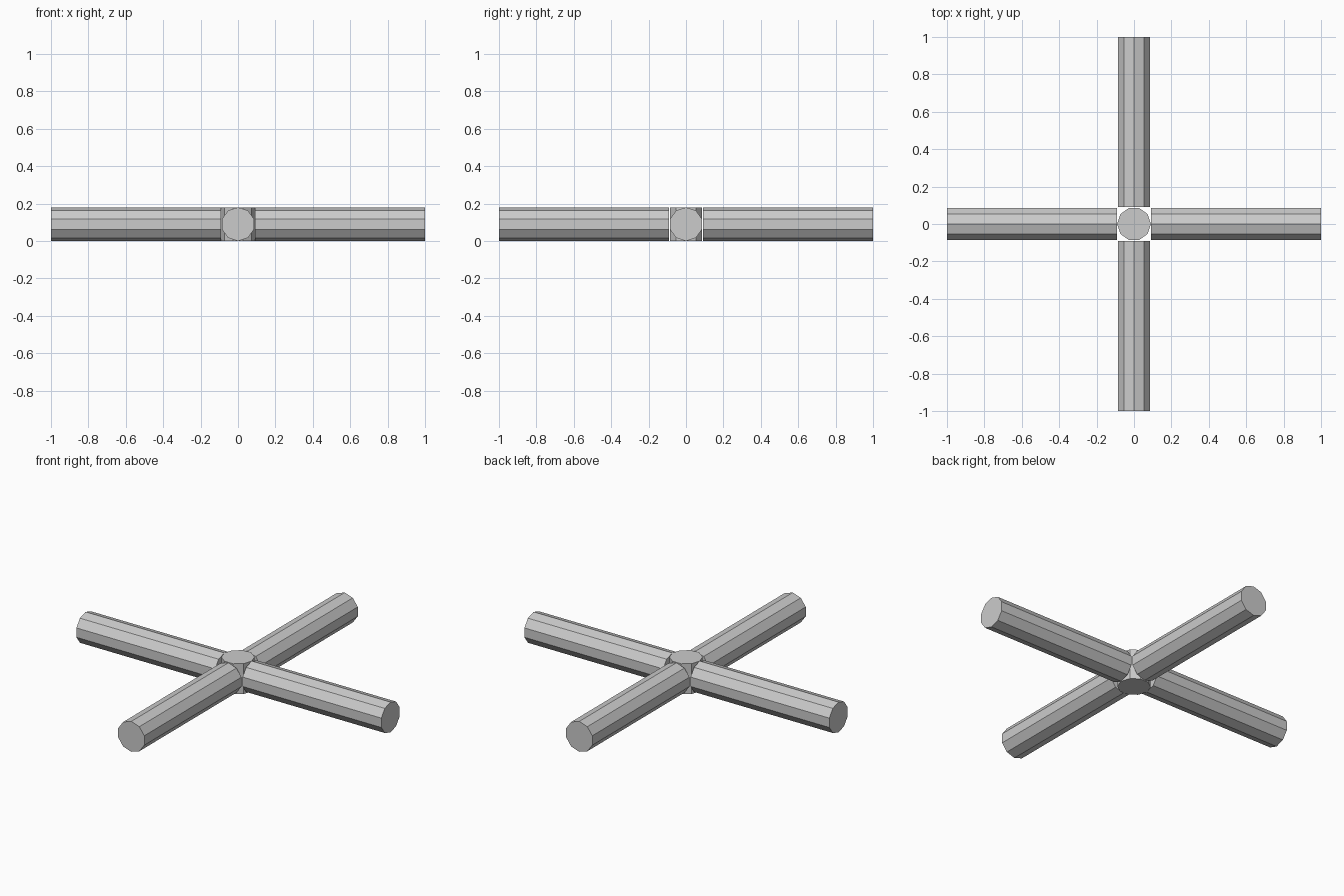
import bpy
from math import pi
from mathutils import Matrix

cube = bpy.data.objects.get("Cube")
if cube:
    bpy.data.objects.remove(cube, do_unlink=True)

RADIUS = 0.09
SIDES = 10

# Single plain grey
grey = bpy.data.materials.new("light_grey")
grey.use_nodes = True
colour = (0.6, 0.6, 0.6, 1)
grey.diffuse_color = colour
grey.node_tree.nodes["Principled BSDF"].inputs["Base Color"].default_value = colour


def rod(name, length, centre, turn):
    """Ten-sided flat-shaded cylinder, turned from the z axis into place."""
    bpy.ops.mesh.primitive_cylinder_add(vertices=SIDES, radius=RADIUS, depth=length)
    ob = bpy.context.object
    ob.name = name
    ob.data.transform(turn)
    ob.location = centre
    ob.data.materials.append(grey)
    return ob


# Upright hub, corners pointing along x
rod("hub", 2 * RADIUS, (0, 0, RADIUS), Matrix.Rotation(pi / 2, 4, "Z"))

# Four arms, each with a corner edge along the top and bottom
arm_length = 1 - RADIUS
middle = (1 + RADIUS) / 2
along_y = Matrix.Rotation(pi / 2, 4, "X")
along_x = Matrix.Rotation(pi / 2, 4, "Z") @ along_y
for side, sign in (("left", 1), ("right", -1)):
    rod(side + "_arm", arm_length, (sign * middle, 0, RADIUS), along_x)
for side, sign in (("back", 1), ("front", -1)):
    rod(side + "_arm", arm_length, (0, sign * middle, RADIUS), along_y)
